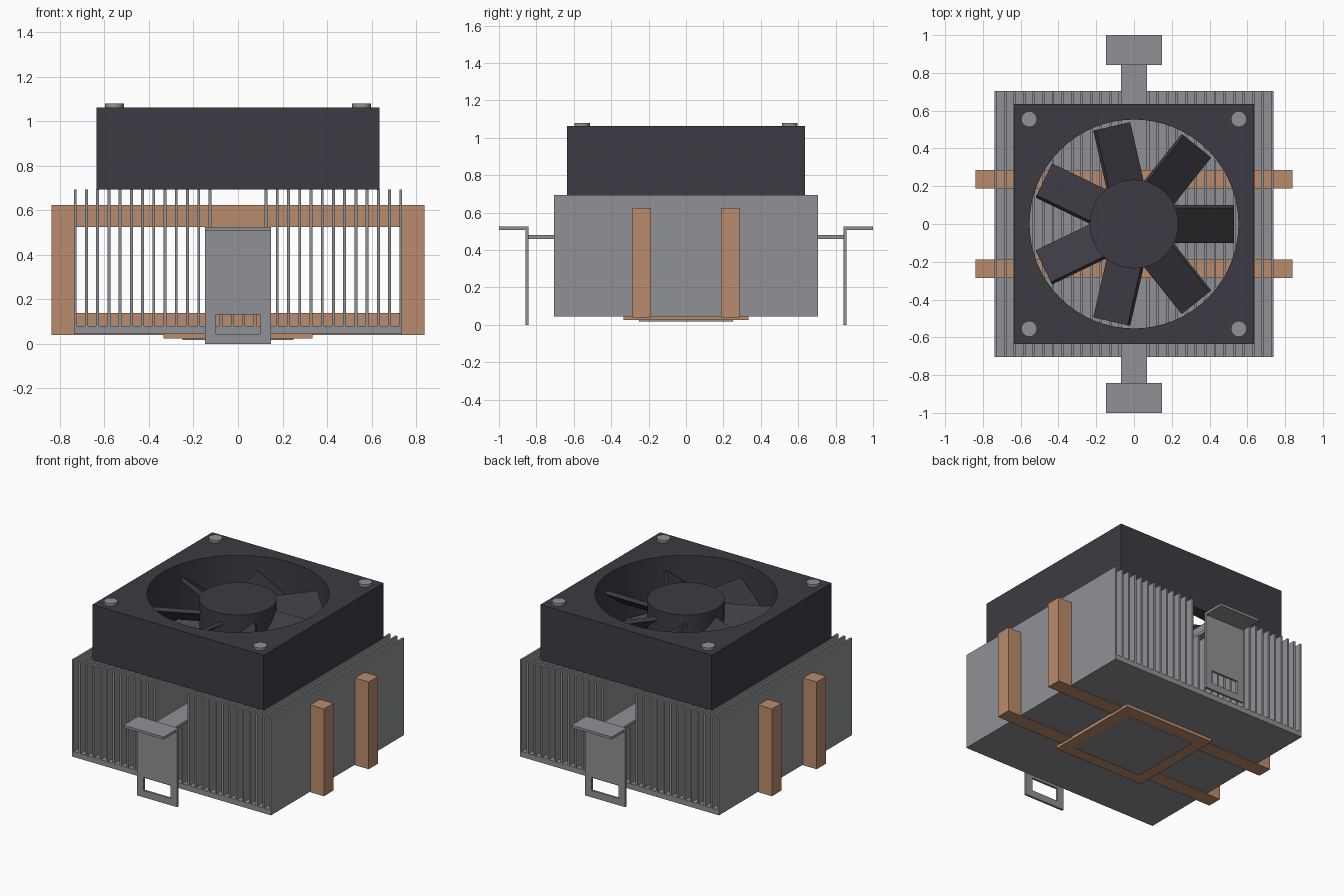
import bpy, bmesh, math
from mathutils import Matrix, Vector

cube = bpy.data.objects.get("Cube")
if cube:
    bpy.data.objects.remove(cube, do_unlink=True)


def material(name, rgb):
    m = bpy.data.materials.new(name)
    m.use_nodes = True
    m.diffuse_color = (*rgb, 1)
    m.node_tree.nodes["Principled BSDF"].inputs["Base Color"].default_value = (*rgb, 1)
    return m


steel = material("grey aluminium", (0.28, 0.285, 0.30))
copper = material("copper", (0.50, 0.265, 0.15))
plastic = material("dark plastic", (0.046, 0.044, 0.055))


def add_object(name, bm, mat, smooth=False):
    bmesh.ops.recalc_face_normals(bm, faces=bm.faces[:])
    mesh = bpy.data.meshes.new(name)
    bm.to_mesh(mesh)
    bm.free()
    mesh.materials.append(mat)
    ob = bpy.data.objects.new(name, mesh)
    bpy.context.collection.objects.link(ob)
    if smooth:
        bpy.ops.object.select_all(action='DESELECT')
        ob.select_set(True)
        bpy.context.view_layer.objects.active = ob
        bpy.ops.object.shade_smooth_by_angle(angle=math.radians(35))
    return ob


def boxes(name, spans, mat):
    """One object from boxes, each given as (x0, x1), (y0, y1), (z0, z1)."""
    bm = bmesh.new()
    for span in spans:
        size = [b - a for a, b in span]
        mid = Vector([(a + b) / 2 for a, b in span])
        bmesh.ops.create_cube(bm, size=1, matrix=Matrix.Translation(mid) @ Matrix.Diagonal((*size, 1)))
    return add_object(name, bm, mat)


def cylinder(name, x, y, z0, z1, r, sides, mat):
    bm = bmesh.new()
    bmesh.ops.create_cone(bm, cap_ends=True, segments=sides, radius1=r, radius2=r, depth=z1 - z0,
                          matrix=Matrix.Translation((x, y, (z0 + z1) / 2)))
    return add_object(name, bm, mat, smooth=True)


def sym(v):
    return (-v, v)


# Heatsink base plate and fins; the middle fins are low to leave a clip channel
half_x, half_y = 0.738, 0.705
boxes("heatsink_base", [(sym(half_x), sym(half_y), (0.045, 0.08))], steel)
fins, count, thick = [], 30, 0.013
for i in range(count):
    x = -half_x + i * (2 * half_x - thick) / (count - 1)
    top = 0.455 if 13 <= i <= 16 else 0.695
    fins.append(((x, x + thick), sym(half_y), (0.08, top)))
boxes("heatsink_fins", fins, steel)

# Rectangular heat pipe loops
for name, y0, y1 in (("front", -0.287, -0.187), ("back", 0.187, 0.287)):
    y = (y0, y1)
    boxes(name + "_heat_pipe", [
        (sym(0.738), y, (0.04, 0.14)),
        (sym(0.738), y, (0.525, 0.625)),
        ((-0.838, -0.738), y, (0.04, 0.625)),
        ((0.738, 0.838), y, (0.04, 0.625))], copper)

# Contact pad underneath
boxes("contact_frame", [(sym(0.335), sym(0.335), (0.025, 0.045))], copper)
boxes("contact_plate", [(sym(0.25), sym(0.25), (0.018, 0.025))], steel)

# Mounting clip: bar through the channel, slotted end plates and thumb tabs
boxes("clip_bar", [(sym(0.07), sym(0.845), (0.46, 0.48))], steel)
for name, s in (("front", -1), ("back", 1)):
    y = tuple(sorted((s * 0.842, s * 0.857)))
    boxes(name + "_clip_plate", [
        (sym(0.149), y, (0, 0.045)),
        (sym(0.149), y, (0.133, 0.508)),
        ((-0.149, -0.1), y, (0.045, 0.133)),
        ((0.1, 0.149), y, (0.045, 0.133))], steel)
    boxes(name + "_clip_tab", [(sym(0.149), tuple(sorted((s * 0.842, s))), (0.508, 0.525))], steel)

# Fan housing: square outside, round bore
bm = bmesh.new()
n, side, bore, z0, z1 = 64, 0.635, 0.553, 0.695, 1.063
loops = []
for z, square in ((z0, False), (z1, False), (z1, True), (z0, True)):
    loop = []
    for i in range(n):
        a = math.tau * i / n
        c, s = math.cos(a), math.sin(a)
        r = side / max(abs(c), abs(s)) if square else bore
        loop.append(bm.verts.new((r * c, r * s, z)))
    loops.append(loop)
for a, b in zip(loops, loops[1:] + loops[:1]):
    for i in range(n):
        j = (i + 1) % n
        bm.faces.new((a[i], a[j], b[j], b[i]))
add_object("fan_housing", bm, plastic, smooth=True)

# Fan hub and pitched blades
cylinder("fan_hub", 0, 0, 0.71, 1.03, 0.235, 48, plastic)
bm = bmesh.new()
for i in range(7):
    place = (Matrix.Rotation(math.tau * i / 7, 4, 'Z') @ Matrix.Translation((0.37, 0, 0.9))
             @ Matrix.Rotation(math.radians(36), 4, 'X') @ Matrix.Diagonal((0.32, 0.23, 0.025, 1)))
    bmesh.ops.create_cube(bm, size=1, matrix=place)
add_object("fan_blades", bm, plastic)

# Corner screws
for x, xn in ((-0.555, "right"), (0.555, "left")):
    for y, yn in ((-0.555, "front"), (0.555, "back")):
        cylinder(f"{yn}_{xn}_screw", x, y, 1.05, 1.08, 0.042, 16, steel)
